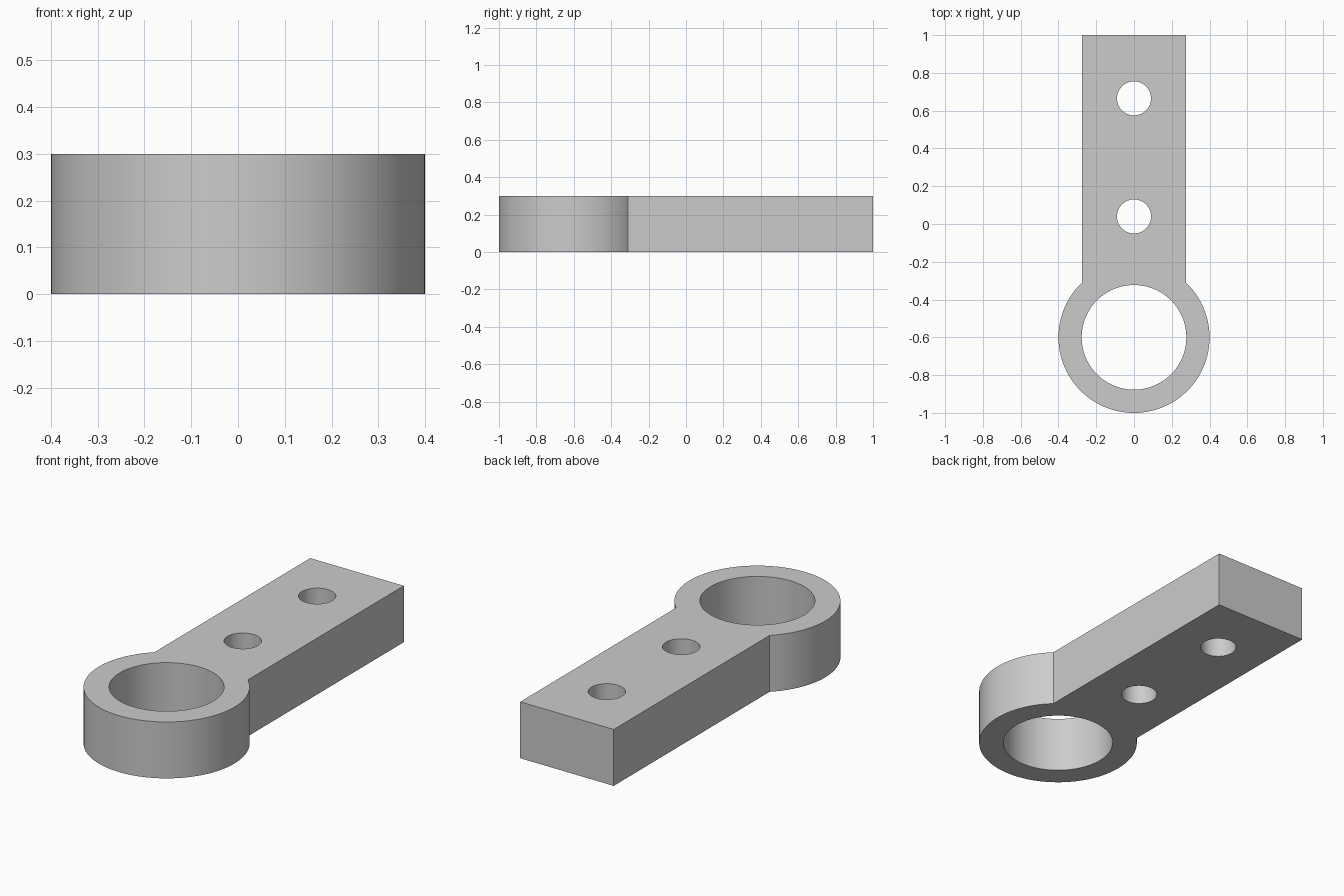
import bpy, bmesh, math

cube = bpy.data.objects.get("Cube")
if cube:
    bpy.data.objects.remove(cube, do_unlink=True)

HEIGHT = 0.3
HALF_WIDTH = 0.275
RING_Y, RING_R, BORE_R = -0.6, 0.4, 0.277
BOLT_R = 0.09
SEGMENTS = 96

# Plain grey metal
grey = bpy.data.materials.new("light_grey")
grey.use_nodes = True
colour = (0.6, 0.6, 0.6, 1.0)
grey.diffuse_color = colour
grey.node_tree.nodes["Principled BSDF"].inputs["Base Color"].default_value = colour


def arc(cy, r, start, end, count):
    """Points on an arc centred on x = 0."""
    step = (end - start) / count
    return [(r * math.cos(start + i * step), cy + r * math.sin(start + i * step))
            for i in range(count + 1)]


def circle(cy, r):
    return arc(cy, r, 0, math.tau, SEGMENTS)[:-1]


# Outline: the ring's arc runs from one side of the bar round to the other
join = math.acos(HALF_WIDTH / RING_R)
outline = arc(RING_Y, RING_R, math.pi - join, math.tau + join, SEGMENTS)
outline += [(HALF_WIDTH, 1.0), (-HALF_WIDTH, 1.0)]
loops = [outline, circle(RING_Y, BORE_R), circle(0.04, BOLT_R), circle(0.665, BOLT_R)]

# Filled profile with the three through holes
curve = bpy.data.curves.new("profile", "CURVE")
curve.dimensions = "2D"
curve.fill_mode = "BOTH"
curve.extrude = HEIGHT / 2
for points in loops:
    spline = curve.splines.new("POLY")
    spline.points.add(len(points) - 1)
    for point, (x, y) in zip(spline.points, points):
        point.co = (x, y, HEIGHT / 2, 1)
    spline.use_cyclic_u = True
profile = bpy.data.objects.new("profile", curve)
bpy.context.collection.objects.link(profile)
bpy.context.view_layer.update()
mesh = bpy.data.meshes.new_from_object(
    profile.evaluated_get(bpy.context.evaluated_depsgraph_get()))
bpy.data.objects.remove(profile, do_unlink=True)

# Weld the caps to the walls and rest the part on the ground
bm = bmesh.new()
bm.from_mesh(mesh)
bmesh.ops.remove_doubles(bm, verts=bm.verts, dist=0.0005)
bmesh.ops.recalc_face_normals(bm, faces=bm.faces)
lowest = min(v.co.z for v in bm.verts)
bmesh.ops.translate(bm, verts=bm.verts, vec=(0, 0, -lowest))
bm.to_mesh(mesh)
bm.free()
mesh.materials.clear()
mesh.materials.append(grey)

bracket = bpy.data.objects.new("ring_bracket", mesh)
bpy.context.collection.objects.link(bracket)
bpy.ops.object.select_all(action="DESELECT")
bracket.select_set(True)
bpy.context.view_layer.objects.active = bracket
bpy.ops.object.shade_smooth_by_angle(angle=math.radians(30))
